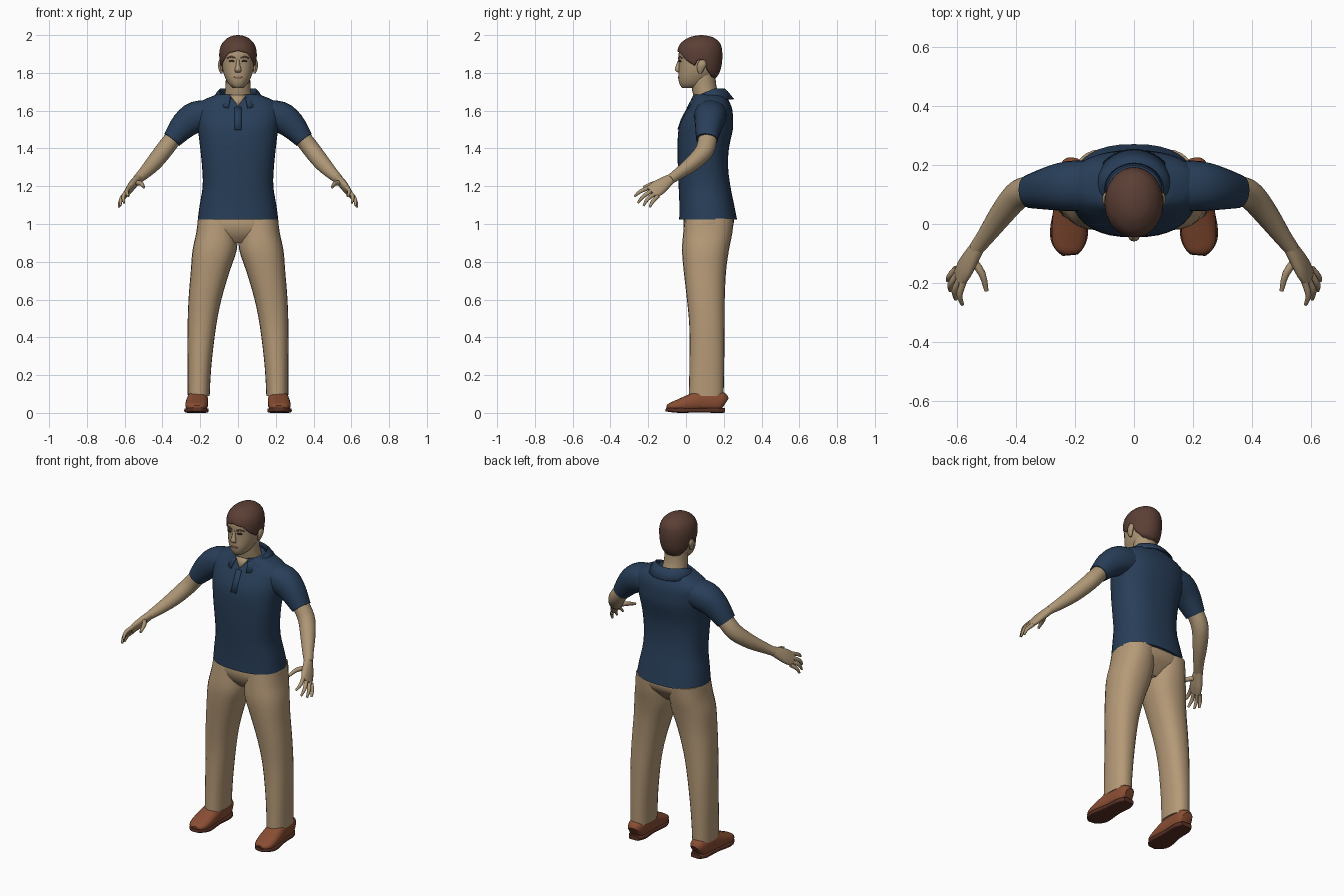
import bpy, bmesh, math
from mathutils import Vector


def material(name, rgb):
    m = bpy.data.materials.new(name)
    m.diffuse_color = (*rgb, 1)
    return m


SHIRT = material("navy shirt", (0.021, 0.048, 0.098))
PANTS = material("tan trousers", (0.46, 0.32, 0.185))
SKIN = material("skin", (0.42, 0.305, 0.18))
HAIR = material("brown hair", (0.105, 0.05, 0.036))
SHOE = material("brown leather", (0.25, 0.075, 0.033))
SOLE = material("dark sole", (0.10, 0.03, 0.018))
LIP = material("lip", (0.26, 0.14, 0.09))
DARK = material("dark eye", (0.03, 0.022, 0.018))


def finish(name, bm, mat, mirror=False, thickness=0):
    bmesh.ops.recalc_face_normals(bm, faces=bm.faces)
    me = bpy.data.meshes.new(name)
    bm.to_mesh(me)
    bm.free()
    ob = bpy.data.objects.new(name, me)
    bpy.context.collection.objects.link(ob)
    me.materials.append(mat)
    bpy.ops.object.select_all(action='DESELECT')
    ob.select_set(True)
    bpy.context.view_layer.objects.active = ob
    bpy.ops.object.shade_smooth_by_angle(angle=math.radians(45))
    if thickness:
        mod = ob.modifiers.new("thickness", 'SOLIDIFY')
        mod.thickness = thickness
    if mirror:
        ob.modifiers.new("mirror", 'MIRROR').use_mirror_merge = False
    return ob


def smooth_rows(rows, sub):
    """Catmull-Rom interpolation of the cross-section rows."""
    out = []
    for i in range(len(rows) - 1):
        p = [rows[max(0, min(len(rows) - 1, i + k))] for k in (-1, 0, 1, 2)]
        for j in range(sub):
            t = j / sub
            out.append([0.5 * (2 * b + (c - a) * t + (2 * a - 5 * b + 4 * c - d) * t * t
                        + (3 * b - a - 3 * c + d) * t ** 3) for a, b, c, d in zip(*p)])
    return out + [list(rows[-1])]


def bridge(bm, rings, closed=True, caps=True):
    n = len(rings[0])
    for r, q in zip(rings, rings[1:]):
        for i in range(n if closed else n - 1):
            k = (i + 1) % n
            bm.faces.new((r[i], r[k], q[k], q[i]))
    if caps:
        bm.faces.new(rings[0])
        bm.faces.new(rings[-1])


def loft(name, rows, mat, side=None, n=2.2, seg=24, sub=3, mirror=False, bm=None):
    """Rows are x, y, z, radius a, radius b; level rings unless a side vector is given."""
    own = bm is None
    bm = bm or bmesh.new()
    rows = smooth_rows(rows, sub)
    pts = [Vector(r[:3]) for r in rows]
    rings = []
    for i, r in enumerate(rows):
        u, v = Vector((1, 0, 0)), Vector((0, 1, 0))
        if side:
            t = (pts[min(i + 1, len(pts) - 1)] - pts[max(i - 1, 0)]).normalized()
            u = Vector(side)
            u = (u - t * u.dot(t)).normalized()
            v = t.cross(u)
        ring = []
        for k in range(seg):
            a = 2 * math.pi * k / seg
            c, s = math.cos(a), math.sin(a)
            c = math.copysign(abs(c) ** (2 / n), c)
            s = math.copysign(abs(s) ** (2 / n), s)
            ring.append(bm.verts.new(pts[i] + u * r[3] * c + v * r[4] * s))
        rings.append(ring)
    bridge(bm, rings)
    if own:
        return finish(name, bm, mat, mirror)


def at(rows, z):
    """Cross-section row at height z."""
    for p, q in zip(rows, rows[1:]):
        if z <= q[2]:
            t = max(0, (z - p[2]) / (q[2] - p[2]))
            return [a + (b - a) * t for a, b in zip(p, q)]
    return rows[-1]


def drape(name, outline, rows, mat, n, lift=0.004, mirror=False):
    """Thin plate that follows the front of a level loft."""
    bm = bmesh.new()

    def vert(x, z):
        _, cy, _, a, b = at(rows, z)
        y = cy - b * max(0, 1 - abs(x / a) ** n) ** (1 / n)
        return bm.verts.new((x, y - lift, z))
    ring = [vert(*p) for p in outline]
    mid = vert(sum(p[0] for p in outline) / len(outline), sum(p[1] for p in outline) / len(outline))
    for a, b in zip(ring, ring[1:] + ring[:1]):
        bm.faces.new((a, b, mid))
    return finish(name, bm, mat, mirror, 0.004)


def oval(x, z, a, b, count=12):
    return [(x + a * math.cos(2 * math.pi * i / count), z + b * math.sin(2 * math.pi * i / count))
            for i in range(count)]


# Shirt body and sleeves
torso = [(0, .117, 1.025, .213, .153), (0, .11, 1.1, .203, .145), (0, .098, 1.2, .187, .137),
         (0, .09, 1.3, .19, .133), (0, .091, 1.4, .2, .136), (0, .104, 1.5, .212, .144),
         (0, .115, 1.56, .22, .134), (0, .126, 1.61, .222, .118), (0, .13, 1.65, .195, .098),
         (0, .125, 1.685, .115, .083)]
loft("shirt_body", torso, SHIRT, n=2.4, seg=36)
loft("sleeves", [(.13, .13, 1.58, .085, .075), (.22, .128, 1.567, .085, .083),
                 (.285, .12, 1.523, .073, .073), (.35, .11, 1.446, .057, .051)],
     SHIRT, side=(0, 1, 0), mirror=True)

# Folded collar, open at the front
bm = bmesh.new()
cols = []
for i in range(33):
    a = math.radians(-90 + 22 + (360 - 44) * i / 32)
    back = (math.sin(a) + 1) / 2
    c, s = math.cos(a), math.sin(a)
    cols.append([bm.verts.new(p) for p in (
        (.088 * c, .118 + .08 * s, 1.645 + .045 * back),
        (.1 * c, .118 + .088 * s, 1.665 + .052 * min(1, 1.5 * back)),
        (.116 * c, .12 + .102 * s, 1.652 + .05 * min(1, 1.5 * back)),
        (.138 * c, .124 + .13 * s, 1.612 + .05 * min(1, 1.5 * back)))])
bridge(bm, cols, closed=False, caps=False)
finish("collar", bm, SHIRT, thickness=.005)
drape("neck_opening", [(-.042, 1.682), (0, 1.625), (.042, 1.682)], torso, SKIN, 2.4, .006)
drape("placket", [(-.018, 1.62), (-.018, 1.5), (.018, 1.5), (.018, 1.62)], torso, SHIRT, 2.4, .006)

# Trousers
loft("trouser_seat", [(0, .105, .9, .1, .07), (0, .108, .94, .18, .105), (0, .118, .99, .215, .132),
                      (0, .122, 1.045, .208, .132)], PANTS, n=2.4, seg=36)
loft("trouser_legs", [(.208, .107, .09, .058, .092), (.204, .11, .25, .063, .092),
                      (.192, .111, .45, .075, .093), (.175, .105, .6, .087, .1),
                      (.147, .1, .75, .103, .112), (.124, .103, .86, .117, .124),
                      (.113, .115, .95, .109, .13), (.107, .123, 1.03, .104, .13)],
     PANTS, mirror=True, n=2.3)

# Shoes with separate soles
loft("shoes", [(.208, .205, .05, .03, .035), (.21, .18, .06, .047, .055), (.213, .09, .065, .054, .06),
               (.217, .02, .052, .059, .045), (.22, -.05, .037, .058, .03),
               (.217, -.085, .031, .045, .021), (.216, -.1, .028, .025, .012)],
     SHOE, side=(1, 0, 0), n=2.5, mirror=True)
loft("soles", [(.208, .205, .014, .033, .013), (.21, .16, .013, .052, .013), (.215, .07, .014, .053, .012),
               (.22, -.03, .013, .065, .013), (.218, -.08, .016, .05, .012), (.216, -.105, .018, .026, .01)],
     SOLE, side=(1, 0, 0), n=5, mirror=True)

# Arms, palms and fingers
loft("arms", [(.32, .115, 1.48, .05, .045), (.36, .112, 1.432, .05, .046), (.4, .092, 1.38, .048, .046),
              (.45, .03, 1.318, .04, .042), (.5, -.04, 1.266, .03, .032), (.535, -.085, 1.235, .026, .024)],
     SKIN, side=(.4, .7, -.5), mirror=True, n=2)
SPREAD = (.25, .7, -.6)
bm = bmesh.new()
loft("", [(.528, -.077, 1.241, .026, .022), (.55, -.112, 1.217, .036, .022),
          (.572, -.15, 1.19, .044, .02), (.592, -.183, 1.165, .04, .013)], SKIN, SPREAD, bm=bm, seg=16)
fingers = [((.576, -.195, 1.193), (.59, -.24, 1.173), (.58, -.273, 1.147)),
           ((.589, -.186, 1.173), (.607, -.225, 1.147), (.603, -.255, 1.112)),
           ((.598, -.168, 1.158), (.62, -.204, 1.131), (.622, -.225, 1.096)),
           ((.6, -.15, 1.146), (.623, -.176, 1.12), (.63, -.192, 1.089)),
           ((.548, -.12, 1.217), (.514, -.168, 1.215), (.499, -.226, 1.195))]
for i, f in enumerate(fingers):
    w = .014 if i == 4 else .0115
    loft("", [(*f[0], w, w), (*f[1], w * .9, w * .9), (*f[2], w * .5, w * .5)],
         SKIN, SPREAD, bm=bm, seg=10, n=2)
finish("hands", bm, SKIN, mirror=True)

# Neck, head, nose and ears
loft("neck", [(0, .125, 1.6, .08, .075), (0, .11, 1.67, .072, .07), (0, .095, 1.73, .066, .066),
              (0, .09, 1.8, .064, .065)], SKIN, n=2)
head = [(0, .025, 1.72, .025, .045), (0, .034, 1.738, .047, .067), (0, .046, 1.77, .066, .086),
        (0, .06, 1.81, .08, .099), (0, .066, 1.86, .086, .104), (0, .07, 1.91, .088, .108),
        (0, .075, 1.95, .074, .093), (0, .08, 1.98, .04, .05)]
loft("head", head, SKIN, n=2.2, seg=32)
loft("nose", [(0, -.03, 1.872, .008, .01), (0, -.041, 1.84, .011, .012), (0, -.046, 1.815, .018, .013),
              (0, -.038, 1.802, .012, .006)], SKIN, n=2, seg=12)
loft("ears", [(.087, .075, 1.797, .006, .008), (.091, .077, 1.815, .01, .017),
              (.095, .084, 1.845, .012, .024), (.094, .086, 1.868, .006, .012)],
     SKIN, n=2, seg=12, mirror=True)

# Face details
drape("eyes", oval(.034, 1.862, .014, .0055), head, DARK, 2.2, .003, True)
drape("eyebrows", [(.014, 1.874), (.036, 1.882), (.058, 1.875), (.057, 1.881), (.036, 1.89), (.014, 1.882)],
      head, HAIR, 2.2, .004, True)
drape("mouth", oval(0, 1.776, .025, .0055), head, LIP, 2.2, .003)

# Hair cap whose lower edge follows the hairline
cap = [(0, .078, 1.76, .07, .07), (0, .077, 1.8, .086, .1), (0, .074, 1.85, .096, .116),
       (0, .073, 1.91, .099, .119), (0, .076, 1.955, .085, .106), (0, .08, 1.985, .055, .07),
       (0, .081, 1.996, .028, .036), (0, .082, 2.0, .004, .005)]
line = [(0, 1.918), (32, 1.905), (52, 1.868), (75, 1.838), (84, 1.868), (100, 1.866), (112, 1.81),
        (135, 1.778), (180, 1.765)]
bm = bmesh.new()
fine = smooth_rows(cap, 4)
rings = []
for j in range(19):
    ring = []
    t = 1 - (1 - j / 18) ** 1.7
    for i in range(48):
        d = 360 * i / 48
        key = min(d, 360 - d)
        for (a, p), (b, q) in zip(line, line[1:]):
            if a <= key <= b:
                low = p + (q - p) * (key - a) / (b - a)
        z = low + (2 - low) * t
        _, cy, _, rx, ry = at(fine, z)
        ang = math.radians(d)
        ring.append(bm.verts.new((rx * math.sin(ang), cy - ry * math.cos(ang), z)))
    rings.append(ring)
bridge(bm, rings, caps=False)
bm.faces.new(rings[-1])
finish("hair", bm, HAIR, thickness=.012)
